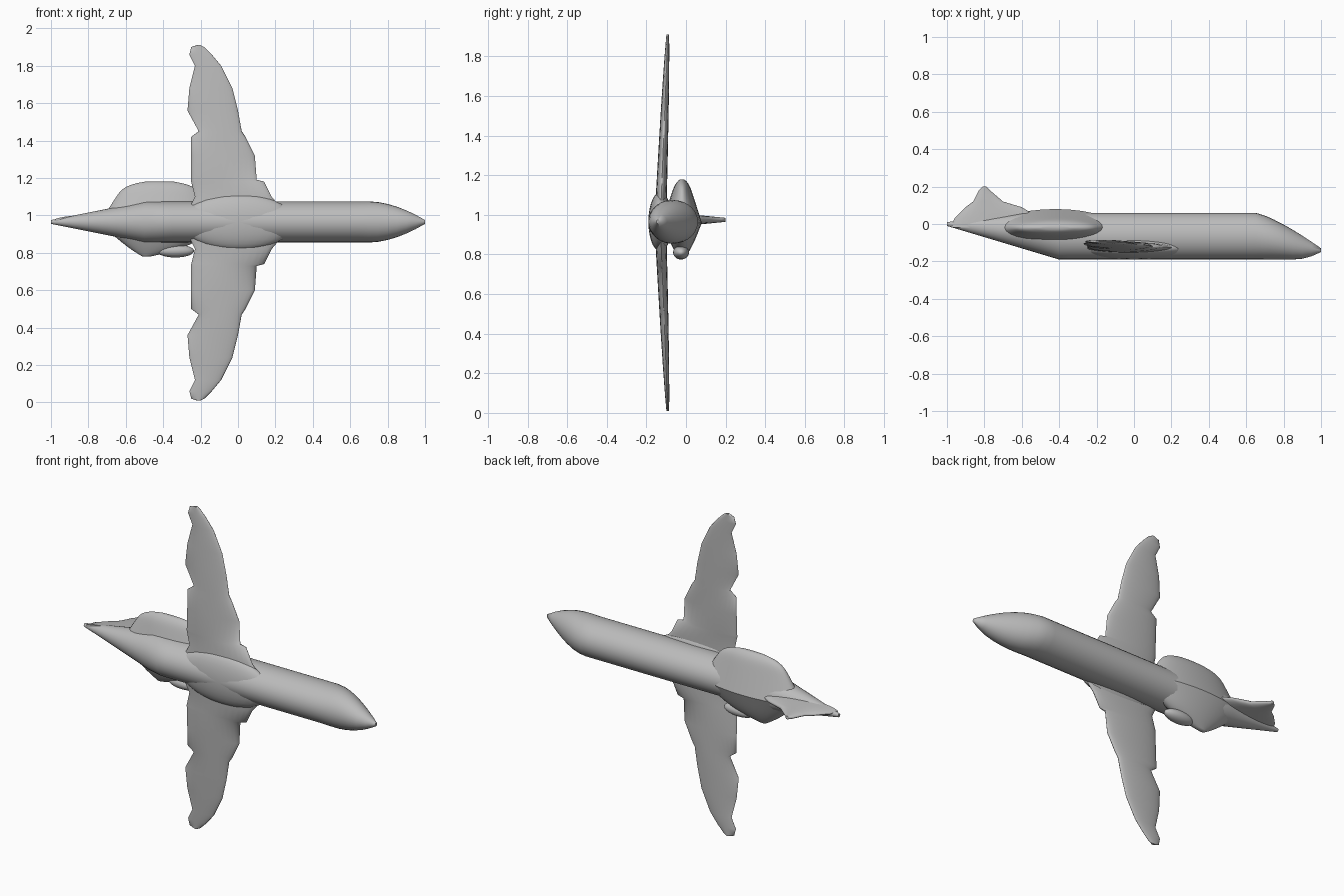
import bpy
import bmesh
import math

cube = bpy.data.objects.get("Cube")
if cube:
    bpy.data.objects.remove(cube)

AXIS_Z = 0.965
SIDES = 28
STEPS = 40

grey = bpy.data.materials.new("plain grey")
grey.use_nodes = True
grey.diffuse_color = (0.5, 0.5, 0.5, 1)
shader = grey.node_tree.nodes["Principled BSDF"]
shader.inputs["Base Color"].default_value = grey.diffuse_color


def finish(bm, name):
    """Turn a bmesh into a smooth-shaded grey object."""
    bmesh.ops.recalc_face_normals(bm, faces=bm.faces)
    mesh = bpy.data.meshes.new(name)
    bm.to_mesh(mesh)
    bm.free()
    mesh.materials.append(grey)
    obj = bpy.data.objects.new(name, mesh)
    bpy.context.collection.objects.link(obj)
    bpy.ops.object.select_all(action="DESELECT")
    obj.select_set(True)
    bpy.context.view_layer.objects.active = obj
    bpy.ops.object.shade_smooth_by_angle(angle=math.radians(60))


def loft(name, rings):
    """Skin a list of closed rings and cap both ends."""
    bm = bmesh.new()
    loops = [[bm.verts.new(point) for point in ring] for ring in rings]
    for lower, upper in zip(loops, loops[1:]):
        for i in range(SIDES):
            bm.faces.new((lower[i - 1], lower[i], upper[i], upper[i - 1]))
    bm.faces.new(loops[0])
    bm.faces.new(loops[-1])
    finish(bm, name)


def ellipsoid(name, centre, radii):
    bm = bmesh.new()
    bmesh.ops.create_uvsphere(bm, u_segments=SIDES, v_segments=SIDES // 2, radius=1)
    for vert in bm.verts:
        vert.co = [c + r * v for c, r, v in zip(centre, radii, vert.co)]
    finish(bm, name)


def circle():
    turns = [math.tau * i / SIDES for i in range(SIDES)]
    return [(math.cos(turn), math.sin(turn)) for turn in turns]


def ramp(value, start, end):
    """Go from zero at start to one at end, clamped."""
    return min(max((value - start) / (end - start), 0), 1)


def body_ring(x):
    """Fuselage section: level tube, drooping nose, rising tail cone."""
    top = 0.06 - 0.05 * ramp(x, -0.6, -1) - 0.19 * ramp(x, 0.65, 1) ** 1.3
    bottom = -0.19 + 0.18 * ramp(x, -0.4, -1) + 0.04 * ramp(x, 0.85, 1) ** 2
    nose = 1 - ramp(x, 0.7, 1) ** 1.8
    tail = 1 - ramp(x, -0.5, -1)
    half_width = 0.01 + 0.1 * nose * tail
    middle, half_depth = (top + bottom) / 2, (top - bottom) / 2
    return [(x, middle + half_depth * c, AXIS_Z + half_width * s) for c, s in circle()]


def panel_ring(z, middle, half_chord, y, thickness):
    """Lens-shaped section lying across the flight direction."""
    return [(middle + half_chord * c, y + thickness * s, z) for c, s in circle()]


# Fuselage and the bulge that blends the wing roots into it
loft("fuselage", [body_ring(2 * i / STEPS - 1) for i in range(STEPS + 1)])
ellipsoid("wing_root_fairing", (0, -0.13, AXIS_Z), (0.3, 0.06, 0.15))

# Wing outline: distance from the axis, trailing edge, leading edge
wing_outline = [
    (0, -0.3, 0.3), (0.14, -0.23, 0.18), (0.22, -0.25, 0.14), (0.23, -0.25, 0.1),
    (0.36, -0.25, 0.09), (0.46, -0.25, 0.04), (0.49, -0.21, 0.02), (0.6, -0.27, 0),
    (0.72, -0.26, -0.03), (0.84, -0.23, -0.09), (0.9, -0.26, -0.14),
    (0.94, -0.25, -0.18), (0.95, -0.22, -0.2),
]


def wing(name, side):
    rings = []
    for span, trailing, leading in wing_outline:
        thickness = 0.03 * math.sqrt(1 - span)
        rings.append(panel_ring(AXIS_Z - 0.005 + side * span, (leading + trailing) / 2,
                                (leading - trailing) / 2, 0.04 * span - 0.13, thickness))
    loft(name, rings)


wing("upper_wing", 1)
wing("lower_wing", -1)


def engine(name, side, height, lean, taper, power):
    """Tapering bulge on a flank of the tail, rounded off at its outer edge."""
    rings = []
    for i in range(SIDES + 1):
        rise = i / SIDES
        rounding = rise ** power
        rings.append(panel_ring(AXIS_Z - 0.005 + side * height * rise,
                                -0.42 - lean * rounding,
                                0.32 - taper * rise - 0.1 * rounding,
                                -0.02, 0.1 - 0.07 * rise - 0.02 * rounding))
    loft(name, rings)


engine("upper_engine", 1, 0.22, 0, 0.14, 12)
engine("lower_engine", -1, 0.18, 0.07, 0.2, 4)
ellipsoid("engine_pod", (-0.335, -0.025, 0.81), (0.1, 0.04, 0.035))

# Tail fin outline: height, trailing edge, leading edge
fin_outline = [(-0.02, -0.98, -0.45), (0.03, -0.96, -0.5), (0.09, -0.9, -0.6),
               (0.12, -0.86, -0.7), (0.18, -0.83, -0.77), (0.2, -0.81, -0.79)]
fin_rings = []
for y, trailing, leading in fin_outline:
    middle, half_chord = (leading + trailing) / 2, (leading - trailing) / 2
    thickness = 0.03 - 0.1 * max(y, 0)
    fin_rings.append([(middle + half_chord * c, y, AXIS_Z + 0.01 + thickness * s)
                      for c, s in circle()])
loft("tail_fin", fin_rings)
